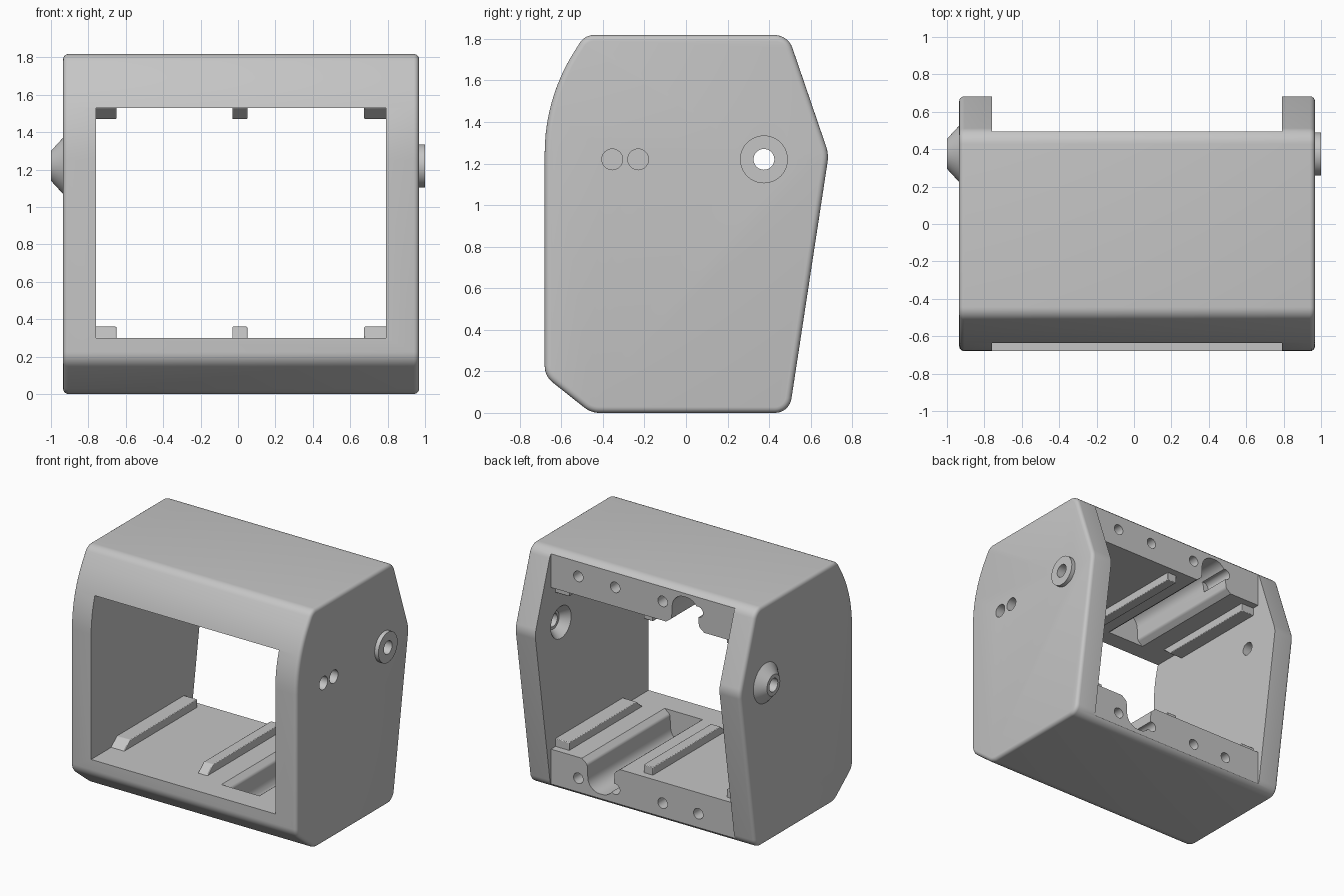
import bpy, bmesh
from math import pi, sin, cos, radians
from mathutils import Vector

cube = bpy.data.objects.get("Cube")
if cube:
    bpy.data.objects.remove(cube, do_unlink=True)

grey = bpy.data.materials.new("plain grey")
grey.use_nodes = True
GREY = (0.56, 0.56, 0.56, 1)
grey.diffuse_color = GREY
grey.node_tree.nodes["Principled BSDF"].inputs["Base Color"].default_value = GREY

# Main dimensions
X0, X1 = -0.935, 0.968        # outer side faces
IN0, IN1 = -0.76, 0.79        # inner side faces
FLOOR, CEIL = 0.30, 1.53
BACK = 0.495                  # rear face of top and bottom slabs
PIVOT_Y, PIVOT_Z = 0.375, 1.22


def fillet(corners, steps=8):
    """Round each (u, v, radius) corner of a closed outline."""
    out = []
    for i, (u, v, r) in enumerate(corners):
        p = Vector((u, v))
        if r == 0:
            out.append(p)
            continue
        a = (Vector(corners[i - 1][:2]) - p).normalized()
        b = (Vector(corners[(i + 1) % len(corners)][:2]) - p).normalized()
        half = a.angle(b) / 2
        centre = p + (a + b).normalized() * (r / sin(half))
        start = p + a * (r * cos(half) / sin(half)) - centre
        end = p + b * (r * cos(half) / sin(half)) - centre
        sweep = start.angle(end)
        for k in range(steps + 1):
            t = k / steps
            w = (start * sin((1 - t) * sweep) + end * sin(t * sweep)) / sin(sweep)
            out.append(centre + w)
    return out


def prism(name, pts, lo, hi, axis, rim=0):
    """Extrude an outline along x (outline in y,z) or y (outline in x,z)."""
    def place(p, d):
        return (d, p[0], p[1]) if axis == "x" else (p[0], d, p[1])
    bm = bmesh.new()
    face = bm.faces.new([bm.verts.new(place(p, lo)) for p in pts])
    new = bmesh.ops.extrude_face_region(bm, geom=[face])["geom"]
    shift = Vector(place((0, 0), hi - lo))
    bmesh.ops.translate(bm, verts=[g for g in new if isinstance(g, bmesh.types.BMVert)], vec=shift)
    bmesh.ops.recalc_face_normals(bm, faces=bm.faces)
    if rim:
        caps = [e for e in bm.edges if abs((e.verts[0].co - e.verts[1].co).dot(shift)) < 1e-6]
        bmesh.ops.bevel(bm, geom=caps, offset=rim, segments=4, profile=0.5, affect="EDGES")
    mesh = bpy.data.meshes.new(name)
    bm.to_mesh(mesh)
    bm.free()
    mesh.materials.append(grey)
    ob = bpy.data.objects.new(name, mesh)
    bpy.context.collection.objects.link(ob)
    return ob


def cone(name, r0, r1, lo, hi, u, z, axis="x"):
    """Round part between lo and hi along an axis."""
    mid = (lo + hi) / 2
    bpy.ops.mesh.primitive_cone_add(
        vertices=48, radius1=r0, radius2=r1, depth=hi - lo,
        location=(mid, u, z) if axis == "x" else (u, mid, z),
        rotation=(0, pi / 2, 0) if axis == "x" else (-pi / 2, 0, 0))
    ob = bpy.context.object
    ob.name = name
    ob.data.materials.append(grey)
    return ob


def combine(target, tool, mode="DIFFERENCE"):
    tool.hide_render = True
    mod = target.modifiers.new("combine", "BOOLEAN")
    mod.operation, mod.object, mod.solver = mode, tool, "EXACT"
    bpy.context.view_layer.objects.active = target
    bpy.ops.object.modifier_apply(modifier=mod.name)
    bpy.data.objects.remove(tool, do_unlink=True)


def smooth(ob):
    bpy.ops.object.select_all(action="DESELECT")
    ob.select_set(True)
    bpy.context.view_layer.objects.active = ob
    bpy.ops.object.shade_smooth_by_angle(angle=radians(30))


def turned(pts):
    """Half turn about the middle of the opening."""
    return [(IN0 + IN1 - x, FLOOR + CEIL - z) for x, z in pts]


# Housing: side outline with a curved upper front
R = 0.91
brow = [(-0.68 + R - R * cos(radians(a)), 1.25 + R * sin(radians(a)), 0) for a in range(0, 36, 3)]
outline = fillet(
    [(-0.457, 0, 0.12), (-0.68, 0.177, 0.1)] + brow
    + [(-0.488, 1.818, 0.08), (0.491, 1.818, 0.09), (0.687, 1.245, 0.16), (0.497, 0, 0.08)])
housing = prism("housing", outline, X0, X1, "x", rim=0.028)

# Opening right through, with the slabs cut back between the side walls
opening = [(-1, FLOOR), (BACK, FLOOR), (BACK, -0.2), (1, -0.2),
           (1, 2), (BACK, 2), (BACK, CEIL), (-1, CEIL)]
combine(housing, prism("opening_cutter", opening, IN0, IN1, "x"))

# Rounded cable channels in floor and ceiling, open at the back
channel = fillet([(0.21, 0.4, 0), (0.21, FLOOR, 0), (0.255, FLOOR - 0.035, 0.03),
                  (0.265, 0.07, 0.1), (0.475, 0.07, 0.1), (0.485, FLOOR - 0.035, 0.03),
                  (0.53, FLOOR, 0), (0.53, 0.4, 0)])
for pts in (channel, turned(channel)):
    combine(housing, prism("channel_cutter", pts, -0.5, 0.6, "y"))

# Screw holes in the rear faces of the slabs
for x in (0.56, 0.25, -0.15, -0.45):
    for z in (0.14, 1.675):
        combine(housing, cone("screw_cutter", 0.04, 0.04, 0.25, 0.6, x, z, "y"))

# Pivot bosses, socket and bore
combine(housing, cone("conical_boss", 0.08, 0.155, -1, X0 + 0.004, PIVOT_Y, PIVOT_Z), "UNION")
combine(housing, cone("ring_boss", 0.115, 0.115, X1 - 0.02, 1, PIVOT_Y, PIVOT_Z), "UNION")
combine(housing, cone("socket_cutter", 0.125, 0.07, IN1 - 0.004, IN1 + 0.065, PIVOT_Y, PIVOT_Z))
combine(housing, cone("bore_cutter", 0.05, 0.05, -1.2, 1.2, PIVOT_Y, PIVOT_Z))

# Pair of holes in the left wall
for y in (-0.355, -0.23):
    combine(housing, cone("side_hole_cutter", 0.05, 0.05, 0.7, 1.2, y, PIVOT_Z))
smooth(housing)

# Guide rails on floor and ceiling, ramped at the front
RAIL_H, SINK = 0.06, 0.01
for side, x0, x1 in (("right", IN0 - SINK, -0.65), ("middle", -0.03, 0.05), ("left", 0.675, IN1 + SINK)):
    for level, base, up in (("lower", FLOOR, 1), ("upper", CEIL, -1)):
        ramp = [(-0.44, base - up * SINK), (-0.44, base), (-0.37, base + up * RAIL_H),
                (0.44, base + up * RAIL_H), (0.44, base - up * SINK)]
        rail = prism(f"{level}_{side}_rail", ramp, x0, x1, "x")
        bevel = rail.modifiers.new("soft edges", "BEVEL")
        bevel.width, bevel.segments = 0.01, 2
        smooth(rail)
